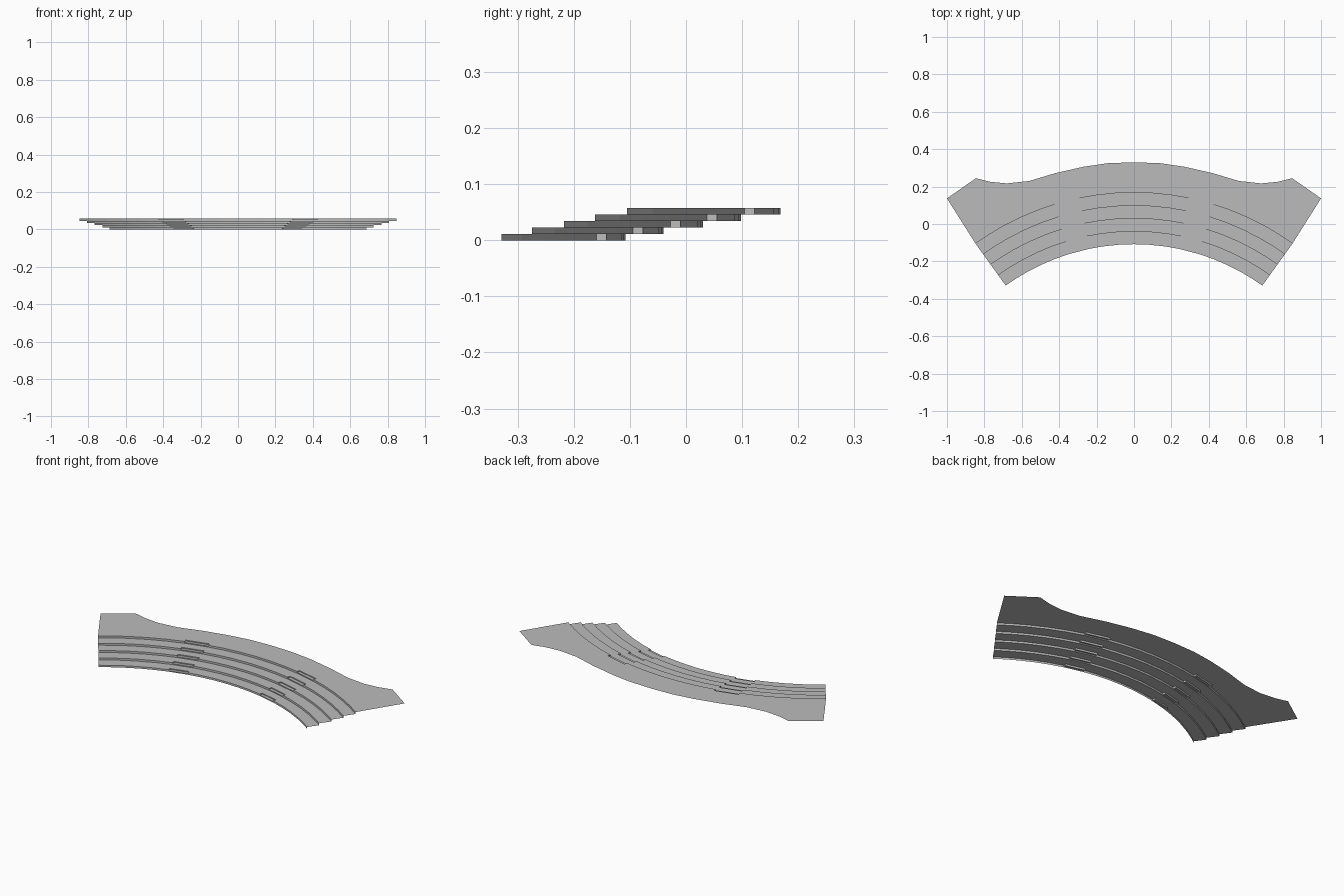
import bpy
import bmesh
from math import sin, cos, radians

cube = bpy.data.objects.get("Cube")
if cube:
    bpy.data.objects.remove(cube, do_unlink=True)

CENTRE_Y = -1.282                              # centre of the concentric rows
RADII = [1.174, 1.242, 1.312, 1.380, 1.450]
STEP = 0.0115
AISLE = (11.6, 17.0)                           # aisle limits in degrees
NOTCH = 0.018
HALF_ANGLES = [4, 8, 11.6, 17, 21, 25, 29, 32.5, 35.75]
ANGLES = [-a for a in reversed(HALF_ANGLES)] + [0] + HALF_ANGLES

concrete = bpy.data.materials.new("grey_concrete")
concrete.use_nodes = True
concrete.diffuse_color = (0.5, 0.5, 0.5, 1)
concrete.node_tree.nodes["Principled BSDF"].inputs["Base Color"].default_value = (0.5, 0.5, 0.5, 1)


def polar(radius, degrees):
    a = radians(degrees)
    return radius * sin(a), CENTRE_Y + radius * cos(a)


def arc(radius):
    return [polar(radius, a) for a in ANGLES]


def notched_arc(radius):
    """Row edge, left to right, set back where the two aisles cross it."""
    path = []
    for a in ANGLES:
        p = polar(radius, a)
        q = polar(radius + NOTCH, a)
        if a in (-AISLE[1], AISLE[0]):
            path += [p, q]
        elif a in (-AISLE[0], AISLE[1]):
            path += [q, p]
        else:
            path.append(p)
    return path


def add_face(bm, points):
    bm.faces.new([bm.verts.new(p) for p in points])


def add_wall(bm, path, low, high):
    for a, b in zip(path, path[1:]):
        add_face(bm, [(*a, low), (*b, low), (*b, high), (*a, high)])


def add_floor(bm, front, back, z):
    add_face(bm, [(*p, z) for p in front + back[::-1]])


def finish(name, bm):
    bmesh.ops.remove_doubles(bm, verts=bm.verts, dist=0.00001)
    bmesh.ops.triangulate(bm, faces=[f for f in bm.faces if len(f.verts) > 4])
    mesh = bpy.data.meshes.new(name)
    bm.to_mesh(mesh)
    bm.free()
    mesh.materials.append(concrete)
    obj = bpy.data.objects.new(name, mesh)
    bpy.context.collection.objects.link(obj)


# Rear edge of the upper deck, with a flared wing at each end
half_back = [(0.14, 0.325), (0.27, 0.306), (0.42, 0.272), (0.56, 0.23),
             (0.68, 0.217), (0.77, 0.226), (0.845, 0.245), (1.0, 0.137)]
deck_back = [(-x, y) for x, y in reversed(half_back)] + [(0, 0.33)] + half_back

# Rows: each has a riser and a tread reaching the next riser
for i, radius in enumerate(RADII):
    low, high = i * STEP, (i + 1) * STEP
    front = notched_arc(radius)
    top = i == len(RADII) - 1
    bm = bmesh.new()
    add_wall(bm, front, low, high)
    add_floor(bm, front, deck_back if top else arc(RADII[i + 1]), high)
    finish("upper_deck" if top else f"seating_row_{i + 1}", bm)

    # Half-height aisle steps
    for side, limits in (("right", (-AISLE[1], -AISLE[0])), ("left", AISLE)):
        bm = bmesh.new()
        edge = [polar(radius, a) for a in limits]
        add_wall(bm, edge, low, low + STEP / 2)
        add_floor(bm, edge, [polar(radius + NOTCH, a) for a in limits], low + STEP / 2)
        finish(f"aisle_step_{side}_{i + 1}", bm)
